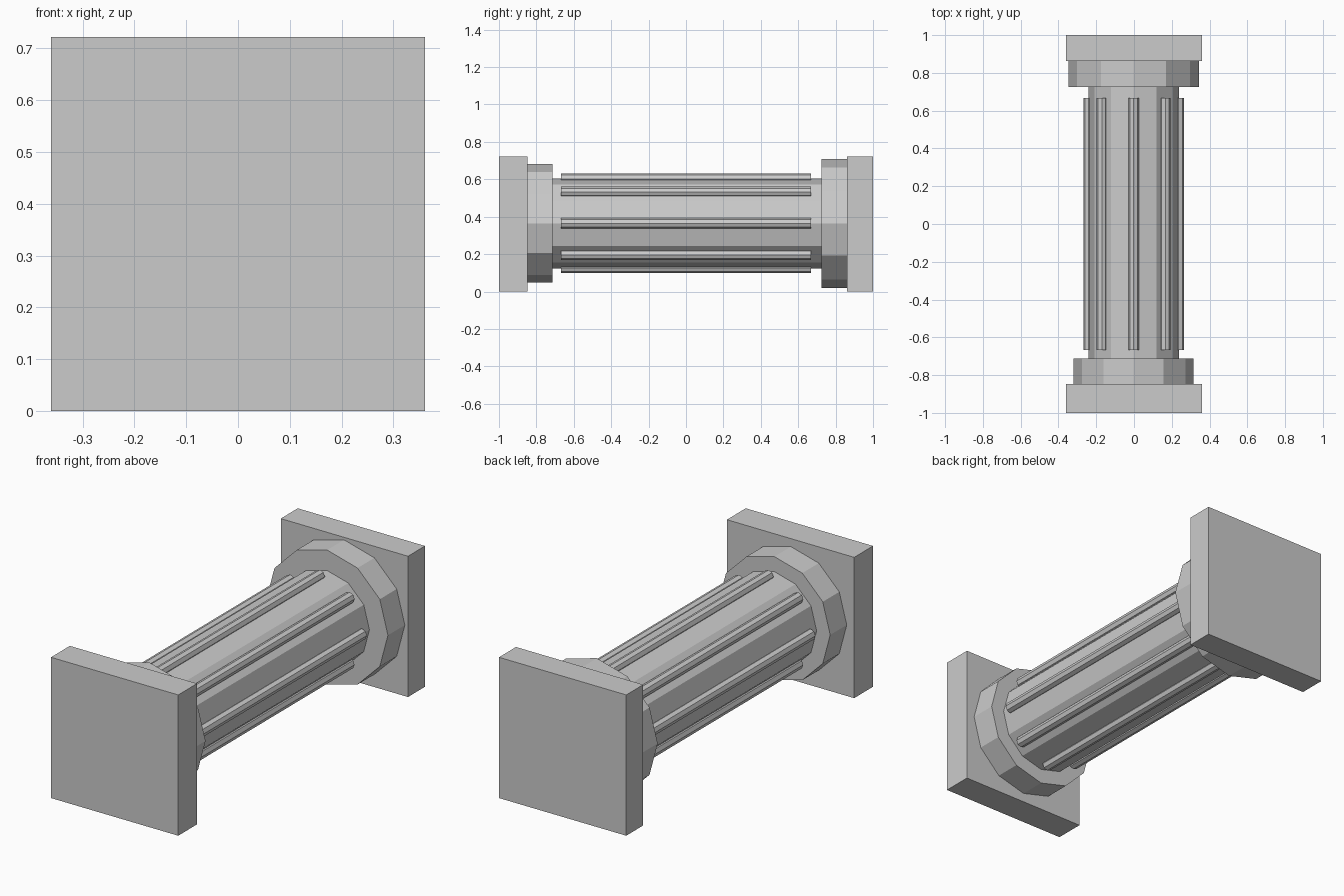
import bpy
from math import cos, sin, pi

if "Cube" in bpy.data.objects:
    bpy.data.objects.remove(bpy.data.objects["Cube"])

CX, CZ = -0.002, 0.364  # column axis, running along y


def plate(name, y0, y1):
    bpy.ops.mesh.primitive_cube_add(size=1, location=(0, (y0 + y1) / 2, 0.361))
    ob = bpy.context.object
    ob.name = name
    ob.scale = (0.722, y1 - y0, 0.722)
    bpy.ops.object.transform_apply(location=False, rotation=False, scale=True)


def prism(name, sides, radius, y0, y1, x=CX, z=CZ):
    # flat-sided cylinder along y, with a corner on the +x side
    bpy.ops.mesh.primitive_cylinder_add(
        vertices=sides, radius=radius, depth=y1 - y0,
        location=(x, (y0 + y1) / 2, z), rotation=(pi / 2, 0, 0))
    bpy.context.object.name = name


# square end plates
plate("base_plate", -1.0, -0.847)
plate("top_plate", 0.862, 1.0)

# collars and shaft
prism("base_collar", 12, 0.317, -0.847, -0.713)
prism("top_collar", 12, 0.345, 0.725, 0.862)
prism("shaft", 12, 0.24, -0.713, 0.725)

# eight thin ribs around the shaft
for i in range(8):
    a = i * pi / 4
    prism(f"rib_{i + 1}", 8, 0.028, -0.667, 0.667,
          CX + 0.238 * cos(a), CZ + 0.238 * sin(a))
